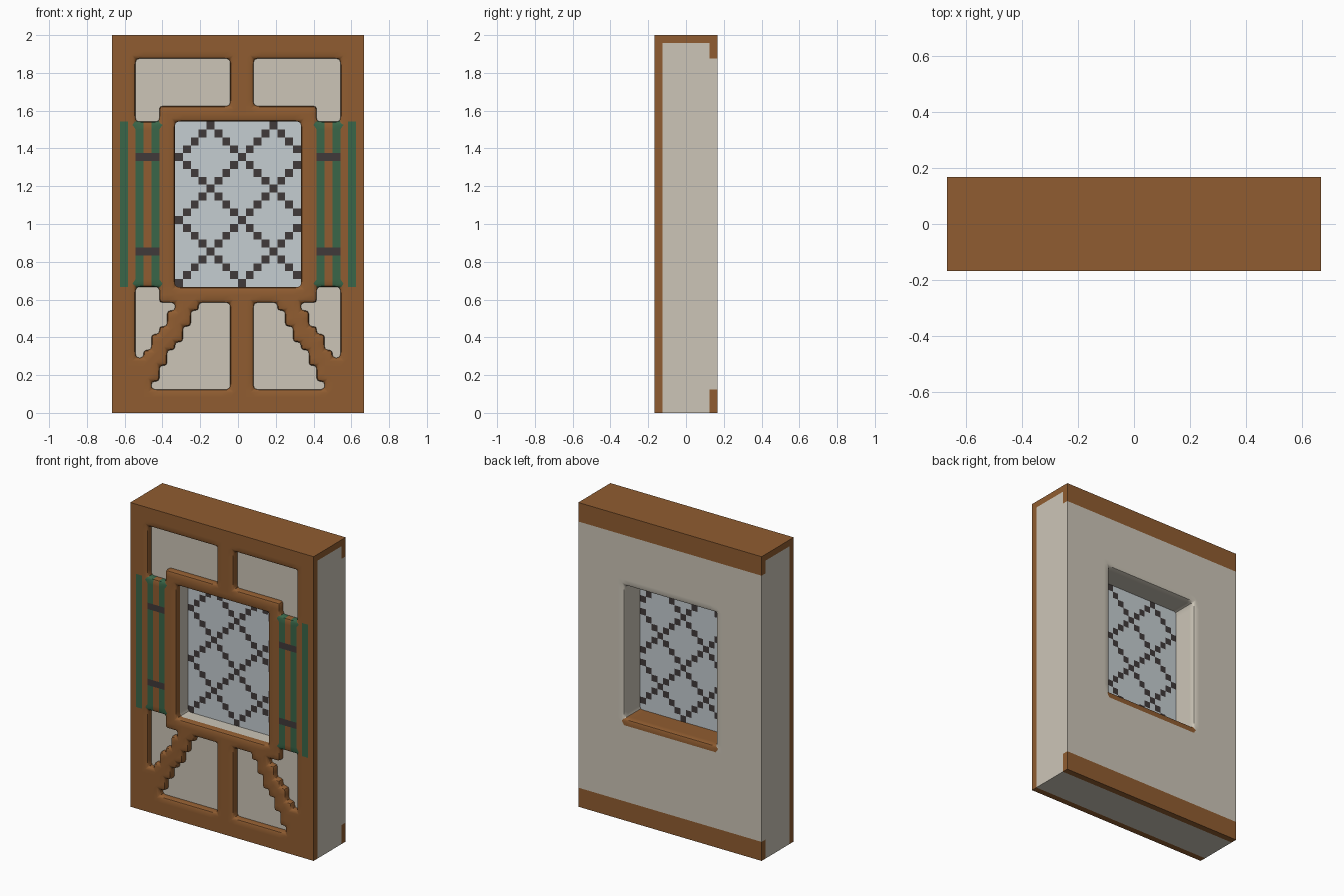
import bpy
import bmesh
import math

cube = bpy.data.objects.get("Cube")
if cube:
    bpy.data.objects.remove(cube, do_unlink=True)

UNIT = 1 / 24            # edge of one square block
COLS = range(-16, 16)
ROWS = range(48)


def make_material(name, srgb):
    color = [(c / 255) ** 2.2 for c in srgb] + [1]
    mat = bpy.data.materials.new(name)
    mat.use_nodes = True
    mat.diffuse_color = color
    node = next(n for n in mat.node_tree.nodes if n.type == 'BSDF_PRINCIPLED')
    node.inputs["Base Color"].default_value = color
    node.inputs["Roughness"].default_value = 0.9
    return mat


TIMBER, PLASTER, GLASS, LEAD, GREEN = range(5)
MATERIALS = [
    make_material("timber brown", (143, 93, 52)),
    make_material("plaster cream", (203, 196, 182)),
    make_material("pale glass", (196, 204, 208)),
    make_material("dark lead", (66, 60, 60)),
    make_material("shutter green", (60, 102, 74)),
]


# Rules: each gives the colour of a block, or None for an opening

def in_window(i, r):
    return -8 <= i < 8 and 16 <= r <= 36


def in_panel(i, r):
    """Recessed plaster panels between the beams, mirrored about the middle."""
    m, inner = (i, -2) if i < 0 else (-1 - i, -3)
    if 37 <= r <= 44:                                   # upper panels
        return -13 <= m <= (inner if r >= 39 else -11)
    if 7 <= r <= 15:                                    # outer lower panels
        last = -11 if r >= 14 else -13 + round((r - 7) * 2 / 3)
        if -13 <= m <= last:
            return True
    if 3 <= r <= 13:                                    # inner lower panels
        return -11 + round((r - 3) * 0.6) <= m <= inner
    return False


def frame_rule(i, r):
    if in_window(i, r) or in_panel(i, r):
        return None
    m = min(i, -1 - i)
    if 16 <= r <= 36:                                   # shutters
        if r in (20, 32) and -13 <= m <= -11:
            return LEAD
        if m in (-15, -13, -11):
            return GREEN
    return TIMBER


def core_rule(i, r):
    if in_window(i, r):
        return None
    return TIMBER if r == 47 else PLASTER


def sill_rule(i, r):
    if r == 15 and -8 <= i < 8:
        return TIMBER
    return core_rule(i, r)


def back_rule(i, r):
    return TIMBER if r < 3 or r > 44 else sill_rule(i, r)


def pane_rule(i, r):
    if not in_window(i, r):
        return None
    return LEAD if (i + r) % 8 == 0 or (i - r) % 8 == 0 else GLASS


def slab(name, y0, y1, rule, rim=None, soften=True):
    """Upright slab of blocks; openings get rounded corners and a soft rim."""
    bm = bmesh.new()
    verts = {}

    def face(points, mat):
        corners = []
        for p in points:
            if p not in verts:
                verts[p] = bm.verts.new((p[0] * UNIT, p[1] * UNIT, p[2] * UNIT))
            corners.append(verts[p])
        bm.faces.new(corners).material_index = mat

    cells = {(i, r): rule(i, r) for i in COLS for r in ROWS}
    cells = {k: mat for k, mat in cells.items() if mat is not None}
    for (i, r), mat in cells.items():
        ring = [(i, r), (i + 1, r), (i + 1, r + 1), (i, r + 1)]
        beside = [(i, r - 1), (i + 1, r), (i, r + 1), (i - 1, r)]
        for y in (y0, y1):
            face([(a, y, b) for a, b in ring], mat)
        for k, other in enumerate(beside):
            if other not in cells:
                (a, b), (c, d) = ring[k], ring[(k + 1) % 4]
                face([(a, y0, b), (c, y0, d), (c, y1, d), (a, y1, b)], mat)
    bmesh.ops.recalc_face_normals(bm, faces=bm.faces)

    def is_opening_edge(e):
        if len(e.link_faces) != 2 or e.calc_face_angle() < 1:
            return False
        a, b = (v.co for v in e.verts)
        mid = (a + b) / 2
        if abs(mid.x) > 15.9 * UNIT or not 0.01 < mid.z < 1.99:
            return False
        across = abs(a.y - b.y) > 0.01
        return across or (rim is not None and abs(mid.y - rim * UNIT) < 0.001)

    if soften:
        edges = [e for e in bm.edges if is_opening_edge(e)]
        bmesh.ops.bevel(bm, geom=edges, offset=0.017, segments=2, profile=0.5,
                        affect='EDGES', clamp_overlap=True, material=-1)

    mesh = bpy.data.meshes.new(name)
    bm.to_mesh(mesh)
    bm.free()
    for mat in MATERIALS:
        mesh.materials.append(mat)
    obj = bpy.data.objects.new(name, mesh)
    bpy.context.collection.objects.link(obj)
    bpy.ops.object.select_all(action='DESELECT')
    obj.select_set(True)
    bpy.context.view_layer.objects.active = obj
    bpy.ops.object.shade_smooth_by_angle(angle=math.radians(40))
    return obj


# Layers from front to back
slab("timber_frame", -4, -3, frame_rule, rim=-4)
slab("wall_core_front", -3, 0, core_rule)
slab("leaded_window", -1, 0, pane_rule, soften=False)
slab("wall_core_back", 0, 3, sill_rule)
slab("wall_back", 3, 4, back_rule, rim=4)
